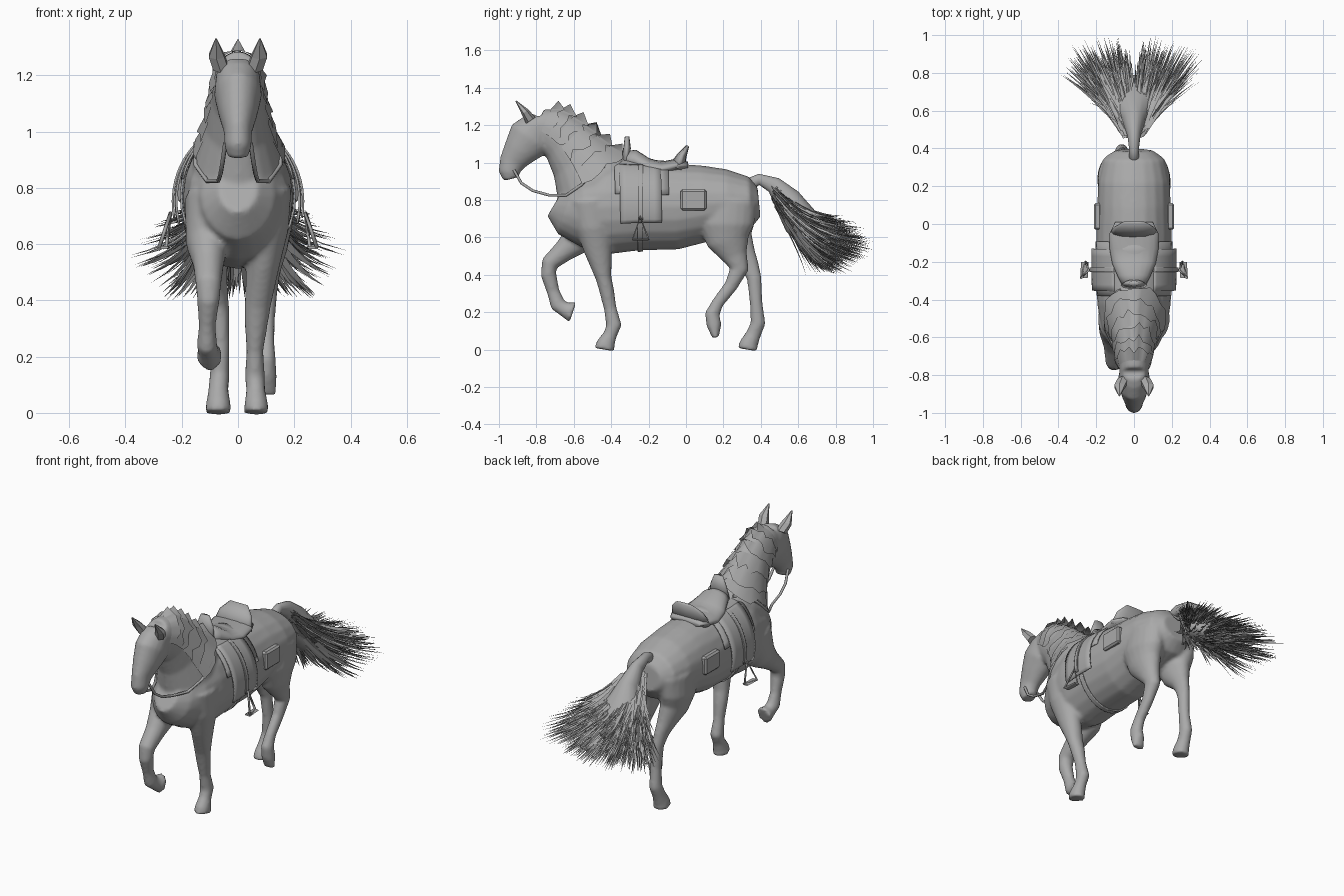
import bpy, bmesh, math, random
from mathutils import Vector

random.seed(4)
cube = bpy.data.objects.get("Cube")
if cube:
    bpy.data.objects.remove(cube)

grey = bpy.data.materials.new("plain_grey")
grey.use_nodes = True
tone = (0.4, 0.4, 0.4, 1)
grey.diffuse_color = tone
grey.node_tree.nodes["Principled BSDF"].inputs["Base Color"].default_value = tone
X = Vector((1, 0, 0))


def finish(name, data, smooth=True):
    """Turn a bmesh into a named object in the scene."""
    bmesh.ops.recalc_face_normals(data, faces=data.faces)
    mesh = bpy.data.meshes.new(name)
    data.to_mesh(mesh)
    data.free()
    mesh.materials.append(grey)
    for poly in mesh.polygons:
        poly.use_smooth = smooth
    obj = bpy.data.objects.new(name, mesh)
    bpy.context.collection.objects.link(obj)
    return obj


def tangent(path, i):
    a, b = path[max(i - 1, 0)], path[min(i + 1, len(path) - 1)]
    return (Vector(b[:3]) - Vector(a[:3])).normalized()


def surface_point(path, s, angle, offset=0.0):
    """Point on a lofted path at station s; angle 0 is the crest, positive towards +x."""
    i = min(int(s), len(path) - 2)
    f = s - i
    x, y, z, rx, rd = Vector(path[i]).lerp(Vector(path[i + 1]), f)
    t = tangent(path, i).lerp(tangent(path, i + 1), f)
    n = t.cross(X).normalized()
    return Vector((x, y, z)) + X * math.sin(angle) * (rx + offset) + n * math.cos(angle) * (rd + offset)


def loft(bm, path, sides):
    """Closed tube of elliptical sections; each station is x, y, z, half width, half depth."""
    rings = []
    for i in range(len(path)):
        rings.append([bm.verts.new(surface_point(path, i, math.tau * k / sides)) for k in range(sides)])
    for a, b in zip(rings, rings[1:]):
        for k in range(sides):
            j = (k + 1) % sides
            bm.faces.new((a[k], a[j], b[j], b[k]))
    bm.faces.new(rings[0])
    bm.faces.new(rings[-1])


def loft_object(name, path, sides=12, smooth=True):
    bm = bmesh.new()
    loft(bm, path, sides)
    return finish(name, bm, smooth)


def sheet(bm, rows):
    grid = [[bm.verts.new(p) for p in row] for row in rows]
    for a, b in zip(grid, grid[1:]):
        for k in range(len(a) - 1):
            bm.faces.new((a[k], a[k + 1], b[k + 1], b[k]))


def wrap(name, path, s0, s1, a0, a1, near, far, thick=0.008):
    """Panel following a lofted path, standing off from near at angle a0 to far at a1."""
    bm = bmesh.new()
    sheet(bm, [[surface_point(path, s0 + (s1 - s0) * i / 6, math.radians(a0 + (a1 - a0) * k / 18),
                              near + (far - near) * k / 18) for k in range(19)] for i in range(7)])
    obj = finish(name, bm)
    mod = obj.modifiers.new("thickness", "SOLIDIFY")
    mod.thickness = thick
    mod.offset = 0
    return obj


def cord(name, points, radius, closed=False):
    curve = bpy.data.curves.new(name, "CURVE")
    curve.dimensions = "3D"
    curve.bevel_depth = radius
    curve.bevel_resolution = 1
    curve.use_fill_caps = True
    spline = curve.splines.new("POLY")
    spline.points.add(len(points) - 1)
    for p, co in zip(spline.points, points):
        p.co = (*co, 1)
    spline.use_cyclic_u = closed
    curve.materials.append(grey)
    obj = bpy.data.objects.new(name, curve)
    bpy.context.collection.objects.link(obj)


# Torso from rump to breast
torso = [(0, .39, .79, .1, .08), (0, .34, .785, .165, .14), (0, .22, .785, .19, .18),
         (0, .1, .78, .195, .205), (0, -.05, .765, .2, .23), (0, -.25, .77, .2, .24),
         (0, -.42, .765, .195, .255), (0, -.55, .76, .175, .215), (0, -.64, .77, .13, .16),
         (0, -.69, .8, .07, .1)]
neck = [(0, -.42, .8, .16, .2), (0, -.5, .9, .16, .22), (0, -.57, 1.02, .115, .165),
        (0, -.65, 1.12, .095, .135), (0, -.73, 1.18, .085, .12), (0, -.79, 1.2, .075, .09)]
head = [(0, -.77, 1.23, .065, .06), (0, -.79, 1.2, .078, .09), (0, -.83, 1.13, .085, .125),
        (0, -.89, 1.06, .068, .092), (0, -.93, 1.0, .05, .07), (0, -.945, .95, .048, .058),
        (0, -.935, .912, .038, .042)]

# Standing and raised legs
fore_standing = [(.11, -.5, .8, .08, .12), (.1, -.49, .65, .08, .1), (.09, -.47, .53, .06, .075),
                 (.07, -.44, .38, .047, .042), (.065, -.425, .32, .042, .04), (.06, -.405, .22, .03, .034),
                 (.06, -.385, .13, .036, .042), (.063, -.405, .08, .034, .036),
                 (.065, -.43, .03, .042, .05), (.065, -.435, 0, .045, .055)]
fore_raised = [(-.11, -.5, .76, .08, .12), (-.11, -.56, .6, .075, .095), (-.105, -.65, .53, .055, .06),
               (-.105, -.73, .46, .046, .046), (-.105, -.735, .4, .04, .042), (-.11, -.71, .31, .03, .034),
               (-.11, -.685, .24, .036, .042), (-.105, -.65, .215, .036, .04), (-.1, -.605, .2, .047, .058)]
hind_raised = [(.1, .23, .8, .09, .15), (.11, .215, .67, .085, .15), (.105, .225, .58, .07, .115),
               (.1, .26, .5, .05, .07), (.1, .285, .43, .04, .05), (.1, .24, .34, .032, .036),
               (.1, .17, .25, .03, .032), (.1, .14, .19, .034, .04), (.1, .15, .13, .038, .04),
               (.1, .158, .065, .036, .018)]
hind_standing = [(-.1, .24, .8, .09, .14), (-.11, .235, .67, .085, .135), (-.1, .26, .58, .068, .1),
                 (-.085, .315, .5, .047, .062), (-.075, .34, .45, .038, .05), (-.065, .365, .38, .033, .039),
                 (-.06, .375, .25, .03, .034), (-.065, .385, .14, .035, .04), (-.07, .36, .08, .036, .04),
                 (-.07, .335, .03, .044, .05), (-.07, .33, 0, .047, .055)]

# One blended skin for torso, neck, head and legs
bm = bmesh.new()
for part in (torso, neck, head, fore_standing, fore_raised, hind_raised, hind_standing):
    loft(bm, part, 20)
body = finish("horse_body", bm)
fuse = body.modifiers.new("fuse", "REMESH")
fuse.mode = "VOXEL"
fuse.voxel_size = 0.011
fuse.use_smooth_shade = True
relax = body.modifiers.new("relax", "SMOOTH")
relax.factor = 0.5
relax.iterations = 4

# Mane: overlapping flared collars with ragged edges and an upright tuft on the crest
bm = bmesh.new()
for c in range(6):
    s = 1.75 + c * 0.56
    fit, flare = [], []
    for k in range(-7, 8):
        angle = k * 0.26
        ragged = 0.2 if k == 0 else random.uniform(0.4, 0.75)
        lift = 0.05 if k == 0 else random.uniform(0.008, 0.02)
        fit.append(surface_point(neck, s, angle, 0.002))
        flare.append(surface_point(neck, s - ragged, angle, lift))
    sheet(bm, [fit, flare])
finish("mane", bm)

# Tail: solid dock with a fan of hair locks
loft_object("tail_dock", [(0, .31, .87, .03, .035), (0, .39, .91, .025, .03), (0, .47, .88, .035, .045),
                          (0, .54, .8, .06, .075), (0, .61, .69, .11, .095), (0, .69, .61, .17, .085),
                          (0, .77, .57, .19, .04)], 16)
bm = bmesh.new()
for _ in range(600):
    u, v = random.uniform(-1, 1), random.uniform(-1, 1)
    notch = 0.12 * math.exp(-(u / 0.1) ** 2)
    start = Vector((.02 * u, .42, .9 + .02 * v))
    bend = Vector((.12 * u, .61, .62 + .1 * v))
    tip = Vector((.4 * u * (1 - .35 * abs(v)),
                  1.01 - .15 * v * v - .08 * u * u - notch - random.random() * .16,
                  .56 + .16 * v))
    t0 = random.uniform(0.1, 0.5)
    across = Vector((random.uniform(0.4, 1), 0.2, random.uniform(-0.8, 0.8))).normalized()
    rows = []
    for i in range(6):
        t = t0 + (1 - t0) * i / 5
        p = start * (1 - t) ** 2 + bend * 2 * t * (1 - t) + tip * t * t
        half = across * 0.018 * (1.02 - i / 5)
        rows.append([p - half, p + half])
    sheet(bm, rows)
finish("tail_hair", bm)

# Saddle: pad, seat, raised pommel and cantle, girth
wrap("saddle_pad", torso, 4.2, 5.75, -75, 75, .006, .006)
wrap("girth", torso, 4.9, 5.05, 60, 300, .003, .003)
loft_object("saddle_seat", [(0, .01, .985, .1, .02), (0, -.05, .985, .13, .035), (0, -.13, .965, .13, .04),
                            (0, -.21, .98, .115, .045), (0, -.28, 1.015, .085, .055), (0, -.33, 1.01, .06, .05)], 20)
loft_object("pommel", [(0, -.325, 1, .07, .025), (0, -.315, 1.08, .055, .02), (0, -.315, 1.14, .03, .012)])
loft_object("cantle", [(0, -.05, .97, .13, .045), (0, -.02, 1.04, .11, .025), (0, .01, 1.09, .06, .008)])

# Parts repeated on both sides
for side, label in ((1, "left"), (-1, "right")):
    def flip(points):
        return [(p[0] * side, *p[1:]) for p in points]

    loft_object(label + "_ear", flip([(.06, -.83, 1.225, .032, .03), (.076, -.86, 1.27, .032, .022),
                                      (.078, -.91, 1.33, .003, .003)]), 6, False)
    wrap(label + "_saddle_flap", torso, 4.4, 5.6, 30 * side, 110 * side, .008, .026)
    wrap(label + "_stirrup_leather", torso, 4.9, 5.02, 30 * side, 106 * side, .012, .036)

    # Saddle bag
    bag = bmesh.new()
    bmesh.ops.create_cube(bag, size=1)
    bmesh.ops.scale(bag, vec=(.04, .14, .11), verts=bag.verts)
    bmesh.ops.bevel(bag, geom=bag.edges[:], offset=.01, segments=1, affect="EDGES")
    pouch = finish(label + "_saddle_bag", bag, False)
    pouch.location = (side * .193, .04, .8)

    # Stirrup with a flat tread
    cord(label + "_stirrup", flip([(.24, -.245, .71), (.28, -.285, .59), (.255, -.2, .59)]), .007, True)
    loft_object(label + "_stirrup_tread", flip([(.265, -.285, .588, .02, .006), (.26, -.2, .588, .02, .006)]), 8, False)

    # Rein from the mouth to the saddle
    cord(label + "_rein", flip([(.045, -.92, .96), (.055, -.88, .89), (.062, -.82, .85), (.07, -.73, .825),
                                (.11, -.64, .825), (.15, -.56, .88), (.15, -.47, .96), (.07, -.35, 1.02)]), .008)
